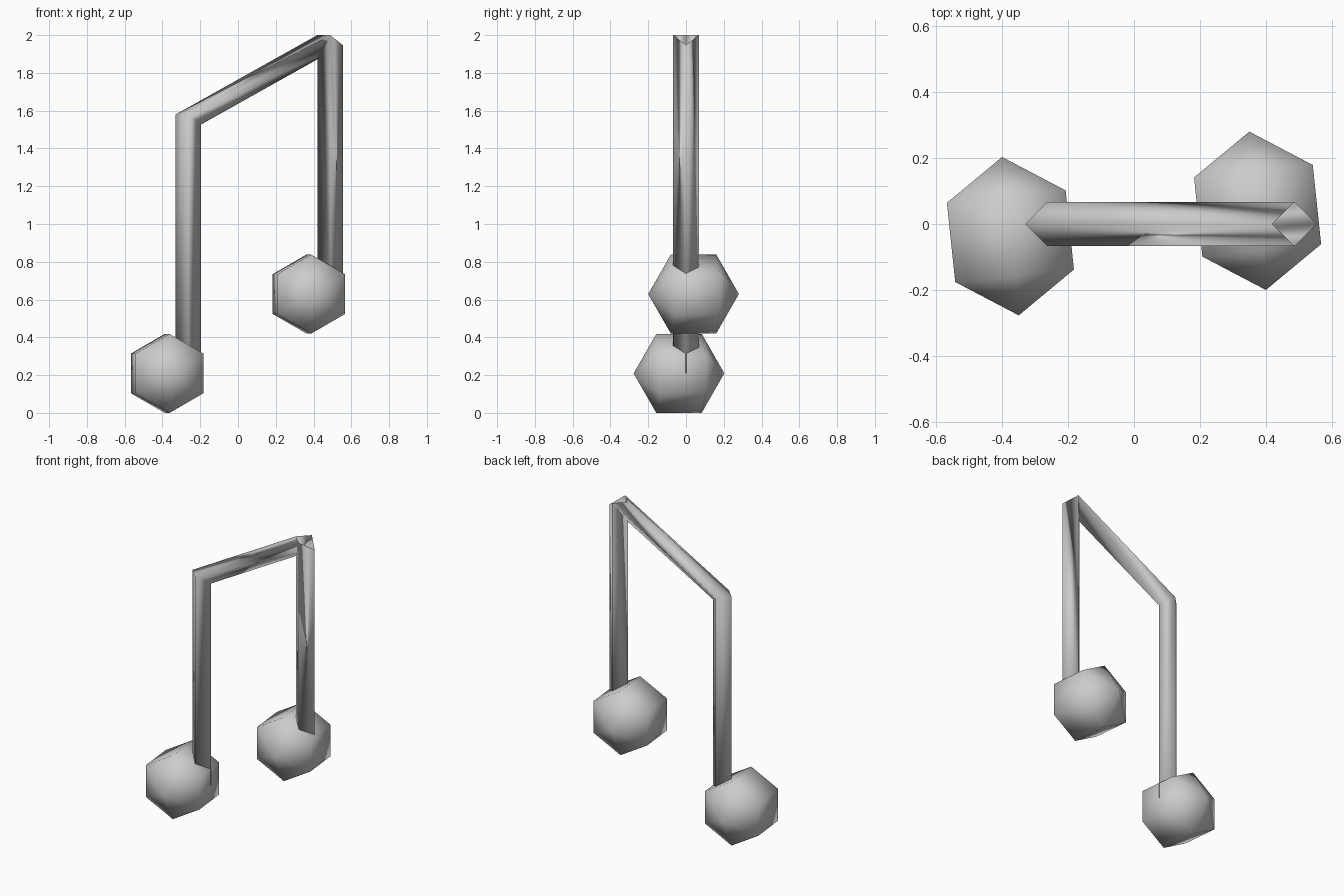
import bpy, bmesh
from math import sin, cos, pi, radians
from mathutils import Vector, Matrix

if "Cube" in bpy.data.objects:
    bpy.data.objects.remove(bpy.data.objects["Cube"])

SHIFT = Vector((0.75, 0, 0.42))   # offset from left note to right note


def finish(bm, name):
    me = bpy.data.meshes.new(name)
    for f in bm.faces:
        f.smooth = True
    bm.to_mesh(me)
    bm.free()
    ob = bpy.data.objects.new(name, me)
    bpy.context.collection.objects.link(ob)
    return ob


def note_head(name, centre):
    # six-sided, three-ring ball lying on its side, turned slightly about z
    r = 0.2415
    bm = bmesh.new()
    mat = Matrix.Translation(centre) @ Matrix.Rotation(radians(6), 4, 'Z')
    rings = []
    for s in (-1, 1):
        ring = []
        for i in range(6):
            a = i * pi / 3
            rr = r * sin(pi / 3)
            ring.append(bm.verts.new(mat @ Vector((rr * sin(a), s * r / 2, rr * cos(a)))))
        tip = bm.verts.new(mat @ Vector((0, s * r, 0)))
        for i in range(6):
            bm.faces.new((ring[i], ring[(i + 1) % 6], tip))
        rings.append(ring)
    a, b = rings
    for i in range(6):
        j = (i + 1) % 6
        bm.faces.new((a[i], a[j], b[j], b[i]))
    bmesh.ops.recalc_face_normals(bm, faces=bm.faces)
    finish(bm, name)


left = Vector((-0.375, -0.037, 0.209))
note_head("left_note_head", left)
note_head("right_note_head", Vector((0.375, 0.04, 0.629)))

# stems and beam: one diamond section carried up, across and down
w = 0.0675
flat = [Vector(p) for p in ((-w, 0, 0), (0, -w, 0), (w, 0, 0), (0, w, 0))]
tilt = [p.copy() for p in flat]
tilt[2].z = -0.053
foot = Vector((-0.2625, 0, 0.21))
top = Vector((-0.2625, 0, 1.58))
stations = [(foot, flat), (top, tilt), (top + SHIFT, tilt), (foot + SHIFT, flat)]

bm = bmesh.new()
loops = [[bm.verts.new(c + p) for p in prof] for c, prof in stations]
for a, b in zip(loops, loops[1:]):
    for i in range(4):
        j = (i + 1) % 4
        bm.faces.new((a[i], a[j], b[j], b[i]))
bm.faces.new(loops[0][::-1])
bm.faces.new(loops[-1])
finish(bm, "stems_and_beam")
